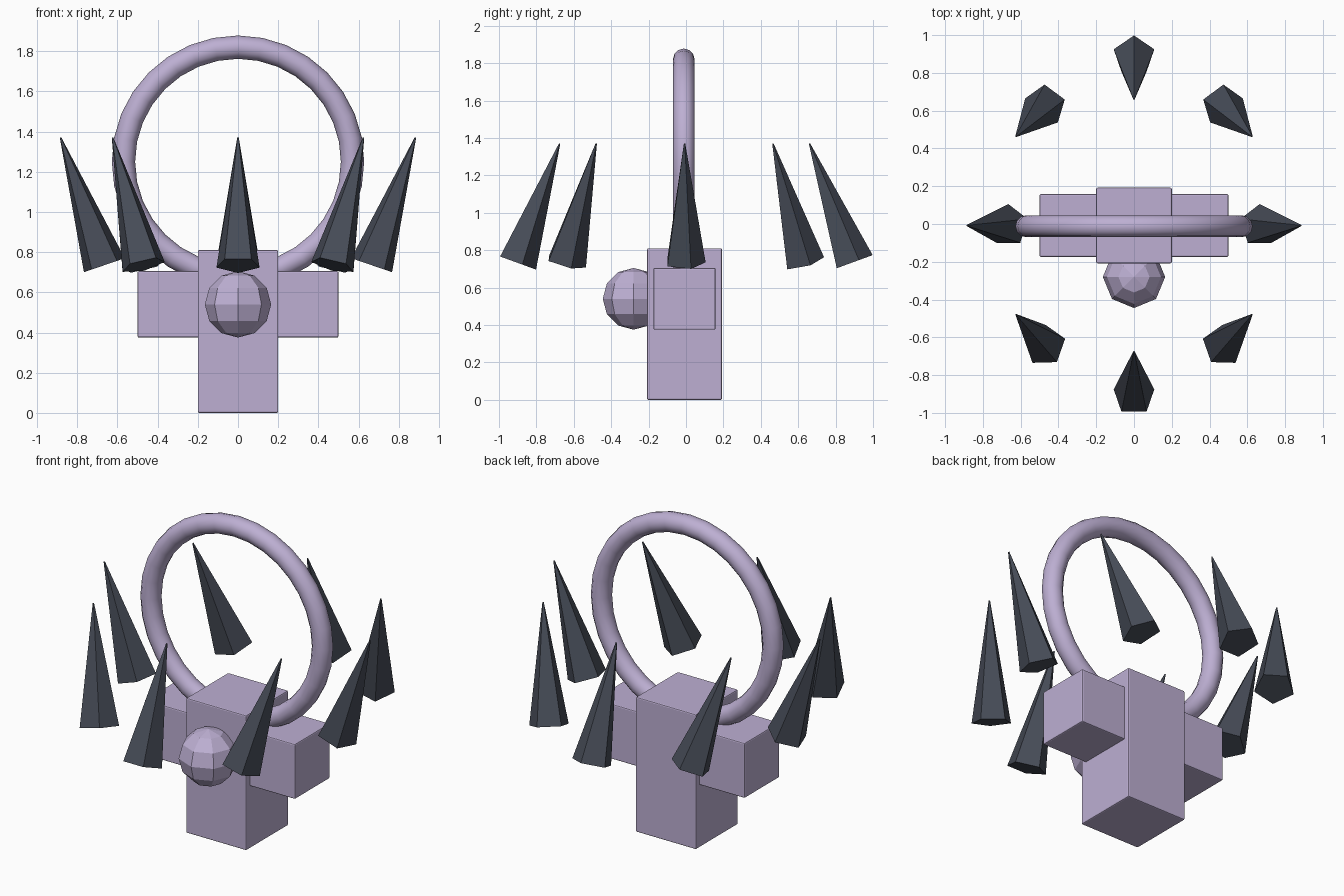
import bpy
import math
from mathutils import Vector

cube = bpy.data.objects.get("Cube")
if cube:
    bpy.data.objects.remove(cube, do_unlink=True)

Y0 = -0.008  # depth of the shared centre plane


def make_material(name, rgb):
    mat = bpy.data.materials.new(name)
    mat.use_nodes = True
    color = (*rgb, 1.0)
    mat.diffuse_color = color
    mat.node_tree.nodes["Principled BSDF"].inputs["Base Color"].default_value = color
    return mat


lavender = make_material("lavender", (0.51, 0.43, 0.65))
charcoal = make_material("charcoal", (0.062, 0.072, 0.096))


def finish(name, mat):
    obj = bpy.context.object
    obj.name = name
    obj.data.materials.append(mat)
    return obj


def box(name, size, center):
    bpy.ops.mesh.primitive_cube_add(size=1, location=center)
    obj = finish(name, lavender)
    obj.scale = size
    bpy.ops.object.transform_apply(location=False, rotation=False, scale=True)
    bevel = obj.modifiers.new("soft_edges", "BEVEL")
    bevel.width = 0.007
    bevel.segments = 2


# Body block and the crossbar forming both arms
box("body", (0.4, 0.4, 0.81), (0, Y0, 0.405))
box("arms", (1.0, 0.332, 0.33), (0, Y0, 0.54))

# Faceted ball on the front
bpy.ops.mesh.primitive_uv_sphere_add(
    segments=8, ring_count=6, radius=0.165, location=(0, -0.28, 0.54))
finish("front_ball", lavender)

# Upright ring behind the spikes
bpy.ops.mesh.primitive_torus_add(
    major_segments=32, minor_segments=12, major_radius=0.57, minor_radius=0.058,
    location=(0, Y0 - 0.004, 1.25), rotation=(math.pi / 2, 0, 0))
finish("halo_ring", lavender)
bpy.ops.object.shade_smooth()

# Eight five-sided spikes: the side ones lean out, the front and back ones lean in
for i in range(8):
    angle = i * math.tau / 8
    c, s = math.cos(angle), math.sin(angle)
    base = Vector((0.665 * c, Y0 + 0.9 * s, 0.735))
    tip = Vector((0.883 * c, Y0 + 0.668 * s, 1.37))
    axis = tip - base
    turn = Vector((0, 0, 1)).rotation_difference(axis)
    bpy.ops.mesh.primitive_cone_add(
        vertices=5, radius1=0.113, radius2=0.004, depth=axis.length,
        location=(base + tip) / 2, rotation=turn.to_euler())
    finish(f"spike_{i + 1}", charcoal)
